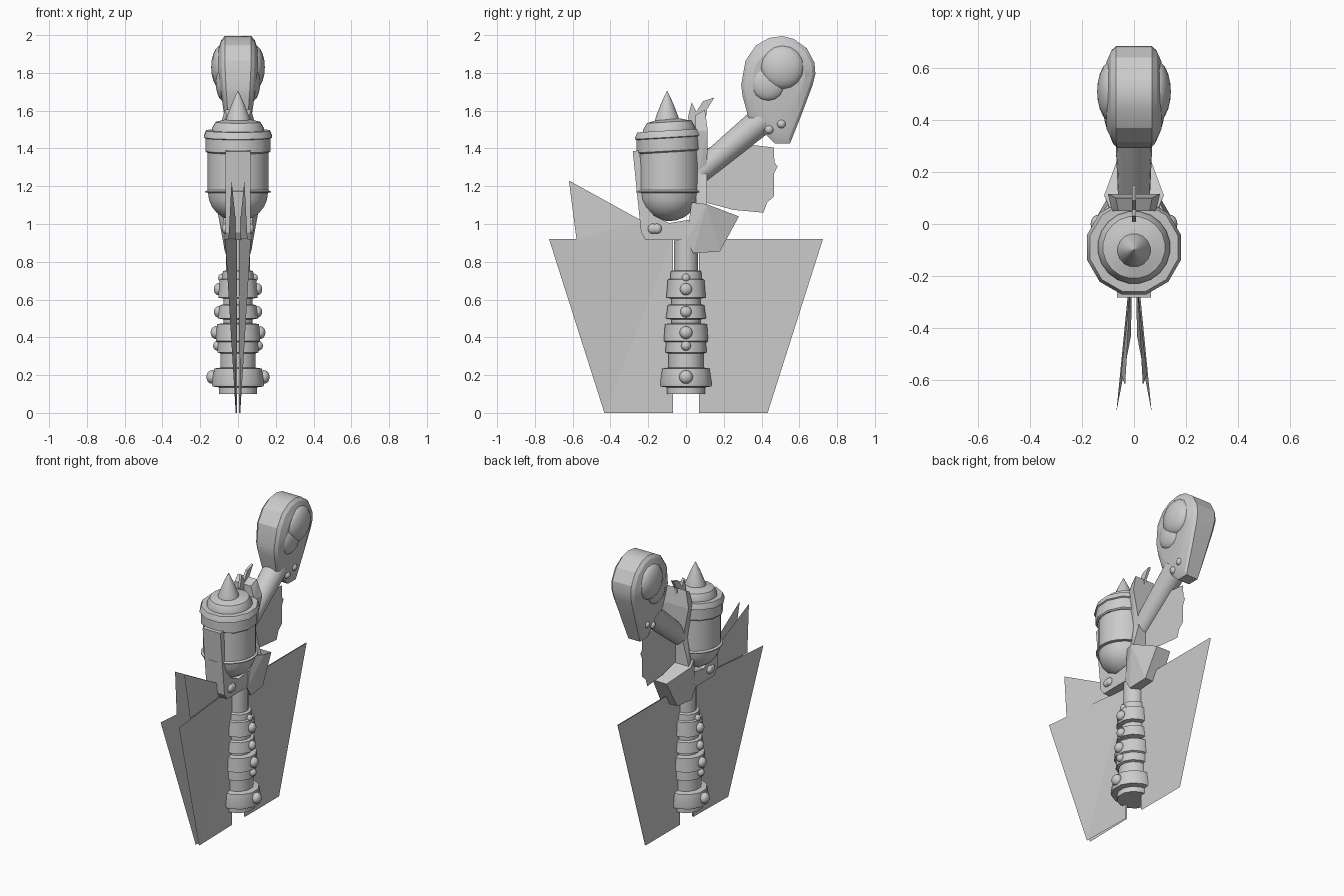
import bpy, bmesh
from math import sin, cos, pi
from mathutils import Vector, Matrix

if "Cube" in bpy.data.objects:
    bpy.data.objects.remove(bpy.data.objects["Cube"])


def finish(name, bm, angle=0.6):
    bmesh.ops.remove_doubles(bm, verts=bm.verts, dist=1e-5)
    bmesh.ops.recalc_face_normals(bm, faces=bm.faces)
    me = bpy.data.meshes.new(name)
    bm.to_mesh(me)
    bm.free()
    ob = bpy.data.objects.new(name, me)
    bpy.context.collection.objects.link(ob)
    if angle:
        bpy.ops.object.select_all(action='DESELECT')
        bpy.context.view_layer.objects.active = ob
        ob.select_set(True)
        bpy.ops.object.shade_smooth_by_angle(angle=angle)
    return ob


def bridge(bm, a, b):
    n = len(a)
    for i in range(n):
        bm.faces.new((a[i], a[(i + 1) % n], b[(i + 1) % n], b[i]))


def lathe(name, profile, segs, y=0, shear=0):
    """Revolve (radius, z) points around a vertical axis, with an optional slant."""
    bm = bmesh.new()
    rings = []
    for r, z in profile:
        r = max(r, 0.001)
        ring = []
        for i in range(segs):
            a = 2 * pi * (i + .5) / segs
            ring.append(bm.verts.new((r * cos(a), y + r * sin(a), z + shear * r * sin(a))))
        rings.append(ring)
    for a, b in zip(rings, rings[1:]):
        bridge(bm, a, b)
    bm.faces.new(rings[0])
    bm.faces.new(rings[-1])
    return finish(name, bm)


def slab(name, profile, half, angle=0):
    """Extrude a (y, z) outline symmetrically across x."""
    bm = bmesh.new()
    a, b = [[bm.verts.new((s * half, y, z)) for y, z in profile] for s in (-1, 1)]
    bridge(bm, a, b)
    bm.faces.new(a)
    bm.faces.new(b)
    return finish(name, bm, angle)


def hull(name, pts):
    """Convex block from (half width, y, z) points mirrored across x."""
    bm = bmesh.new()
    for x, y, z in pts:
        bm.verts.new((x, y, z))
        bm.verts.new((-x, y, z))
    bmesh.ops.convex_hull(bm, input=bm.verts)
    return finish(name, bm, 0)


def sheet(name, pts, tris):
    """Thin open surface."""
    bm = bmesh.new()
    vs = [bm.verts.new(p) for p in pts]
    for t in tris:
        bm.faces.new([vs[i] for i in t])
    return finish(name, bm, 0)


def studs(name, spots):
    """Rounded bumps (x, y, z, radius, depth) on both sides."""
    bm = bmesh.new()
    for x, y, z, r, d in spots:
        for s in (-1, 1):
            m = Matrix.Translation((s * x, y, z)) @ Matrix.Rotation(pi / 2, 4, 'Y') \
                @ Matrix.Diagonal((r, r, d, 1))
            bmesh.ops.create_uvsphere(bm, u_segments=16, v_segments=10, radius=1, matrix=m)
    return finish(name, bm, 0.9)


# Handle with grip rings
lathe("handle", [(.105, .105), (.105, .14), (.14, .145), (.143, .16), (.13, .24), (.095, .245),
                 (.095, .32), (.112, .325), (.11, .38), (.122, .385), (.115, .475), (.08, .48),
                 (.08, .5), (.11, .505), (.1, .575), (.08, .58), (.08, .61), (.108, .615),
                 (.1, .71), (.086, .715), (.083, .755), (.065, .76), (.065, .95)], 12)
studs("handle_studs", [(.137, .0, .195, .036, .03), (.107, 0, .36, .026, .025),
                       (.117, 0, .43, .034, .028), (.103, 0, .54, .03, .025),
                       (.103, 0, .66, .032, .025), (.085, 0, .72, .022, .02)])

# Canister: domed bottom, drum, slanted collar, cap and spike
dome = [(.16 * sin(t * pi / 12), 1.17 - .15 * cos(t * pi / 12)) for t in range(7)]
lathe("canister", dome + [(.175, 1.172), (.175, 1.178), (.162, 1.185), (.162, 1.4)], 24, -.09)
lathe("canister_collar", [(.17, 1.385), (.178, 1.392), (.178, 1.46), (.187, 1.464),
                          (.185, 1.475), (.175, 1.5), (.14, 1.5)], 12, -.09, .06)
lathe("canister_cap", [(.14, 1.49), (.14, 1.51), (.12, 1.545), (.08, 1.555), (.06, 1.56)], 20, -.09, .06)
lathe("spike", [(.066, 1.55), (.06, 1.575), (.03, 1.65), (0, 1.71)], 16, -.1)

# Bracket cradling the canister
slab("bracket", [(-.282, 1.39), (-.245, 1.395), (-.225, 1.12), (-.17, 1.05), (-.09, 1.01),
                 (.03, 1.03), (.07, 1.16), (.11, 1.11), (.06, .9), (0, .92), (-.21, .92),
                 (-.238, .96)], .066)
studs("bracket_studs", [(.066, -.175, .98, .027, .02), (.066, -.155, .98, .027, .02)])
hull("rear_block", [(.07, 0, .915), (.068, .04, .85), (.06, .18, .86), (.052, .28, 1.045),
                    (.115, .11, 1.11), (.08, .03, 1.12)])
hull("rear_post_lower", [(.085, .05, 1.05), (.1, .11, 1.1), (.05, .06, 1.3), (.045, .11, 1.3)])
hull("rear_post_upper", [(.05, .06, 1.25), (.045, .11, 1.25), (.085, .05, 1.5), (.1, .115, 1.5),
                         (.06, .05, 1.58), (.07, .1, 1.61)])

# Ragged crest behind the cap
slab("crest", [(.03, 1.5), (.01, 1.57), (.03, 1.65), (.055, 1.6), (.09, 1.655), (.15, 1.675),
               (.11, 1.61), (.1, 1.5)], .008)

# Diagonal arm carrying the head
bm = bmesh.new()
d = Vector((0, .36, .3))
m = Matrix.Translation((0, .24, 1.42)) @ d.to_track_quat('Z', 'Y').to_matrix().to_4x4()
bmesh.ops.create_cone(bm, cap_ends=True, segments=16, radius1=.06, radius2=.075, depth=.44, matrix=m)
finish("arm", bm)

# Club head: rounded outline, narrower at the bottom, with raised side panels
outline = [(.33, 1.57), (.3, 1.68), (.292, 1.74), (.315, 1.87), (.37, 1.95), (.44, 1.99),
           (.51, 2.0), (.57, 1.985), (.64, 1.935), (.68, 1.86), (.685, 1.8), (.67, 1.74),
           (.61, 1.58), (.55, 1.43), (.47, 1.43)]
bm = bmesh.new()
rings = []
for x, s in ((-.105, .72), (-.088, .92), (-.07, 1), (.07, 1), (.088, .92), (.105, .72)):
    ring = []
    for y, z in outline:
        k = .62 + .38 * min(1, (z - 1.43) / .4)
        ring.append(bm.verts.new((x * k, .49 + (y - .49) * s, 1.75 + (z - 1.75) * s)))
    rings.append(ring)
for a, b in zip(rings, rings[1:]):
    bridge(bm, a, b)
bm.faces.new(rings[0])
bm.faces.new(rings[-1])
finish("head", bm, .4)
studs("head_domes", [(.085, .51, 1.835, .118, .057), (.075, .435, 1.75, .095, .042)])
studs("head_studs", [(.055, .44, 1.505, .024, .022), (.06, .505, 1.535, .024, .022)])

# Torn cloth under the arm
cloth = [(.1, 1.4), (.2, 1.44), (.38, 1.42), (.465, 1.41), (.468, 1.33), (.485, 1.31), (.465, 1.27),
         (.465, 1.15), (.43, 1.12), (.41, 1.065), (.25, 1.08), (.1, 1.12)]
sheet("torn_cloth", [(0, y, z) for y, z in cloth], [range(len(cloth))])

# Large flat fins: the front pair spreads apart at the top, the rear pair stays flat
for s, side in ((-1, "left"), (1, "right")):
    sheet("front_fin_" + side, [(s * .004, -.07, .925), (s * .068, -.725, .925),
                                (s * .012, -.432, .005), (s * .004, -.07, .005)],
          [(0, 1, 2), (0, 2, 3)])
    sheet("upper_front_fin_" + side, [(s * .012, -.23, 1.02), (s * .034, -.62, 1.235),
                                      (s * .05, -.58, .925), (s * .012, -.22, .925)],
          [(0, 1, 2), (0, 2, 3)])
    sheet("rear_fin_" + side, [(s * .003, .07, .925), (s * .003, .725, .925),
                               (s * .003, .432, .005), (s * .003, .07, .005)], [(0, 1, 2, 3)])

# Rest the lowest edge on the ground
for ob in bpy.data.objects:
    ob.location.z -= .005
